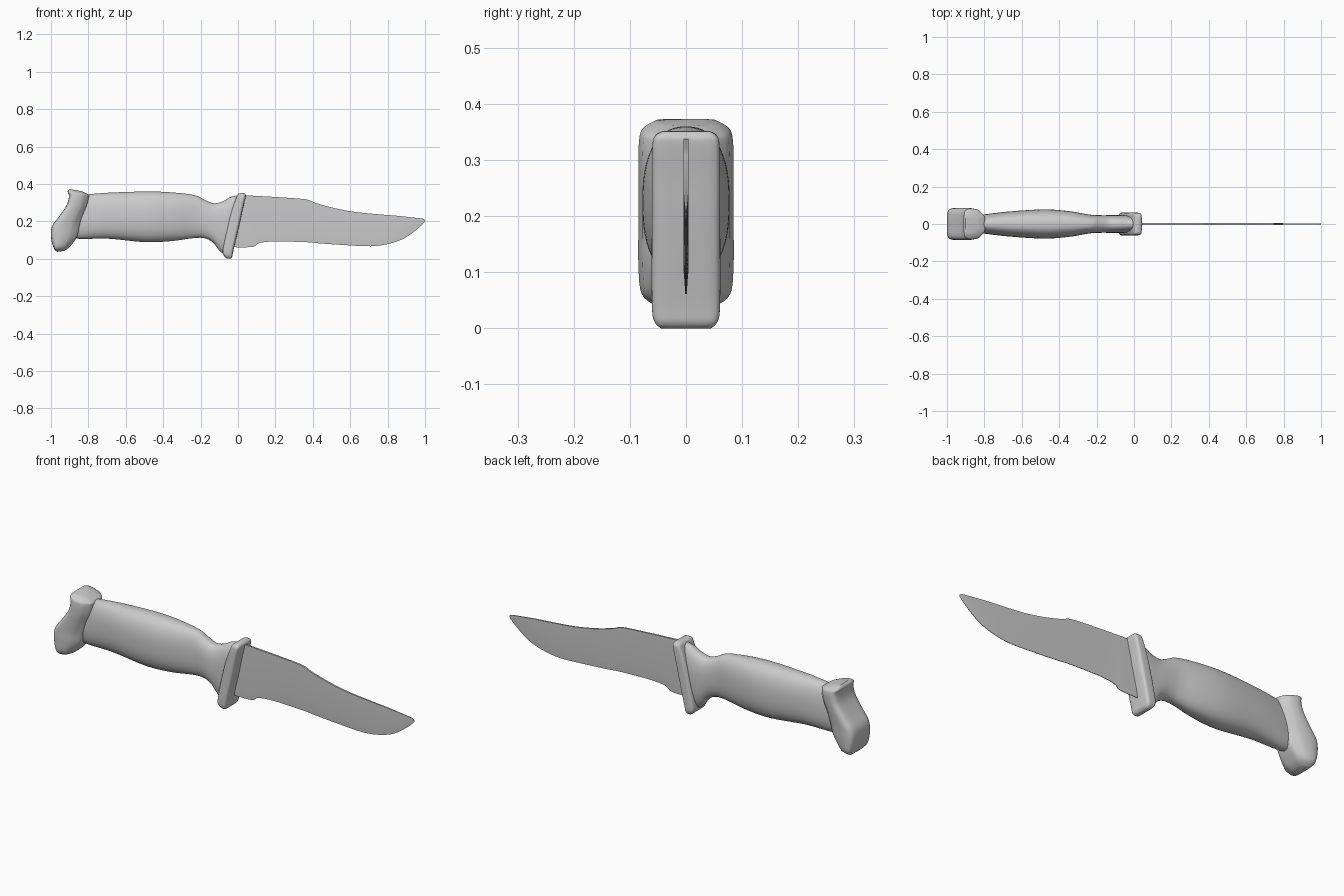
import bpy, bmesh, math


def spline(stations, steps):
    """Catmull-Rom interpolation through rows of numbers."""
    out, n = [], len(stations)
    for i in range(n - 1):
        p0, p1 = stations[max(i - 1, 0)], stations[i]
        p2, p3 = stations[i + 1], stations[min(i + 2, n - 1)]
        for k in range(steps):
            t = k / steps
            out.append([0.5 * (2*b + (c - a)*t + (2*a - 5*b + 4*c - d)*t*t
                               + (3*b - a - 3*c + d)*t**3)
                        for a, b, c, d in zip(p0, p1, p2, p3)])
    out.append(list(stations[-1]))
    return out


def skin(name, rings, angle):
    """Join closed rings of points into a capped, smooth shaded object."""
    bm = bmesh.new()
    loops = [[bm.verts.new(p) for p in r] for r in rings]
    n = len(loops[0])
    for a, b in zip(loops, loops[1:]):
        for i in range(n):
            j = (i + 1) % n
            bm.faces.new((a[i], a[j], b[j], b[i]))
    bm.faces.new(loops[0])
    bm.faces.new(loops[-1])
    bmesh.ops.recalc_face_normals(bm, faces=bm.faces)
    me = bpy.data.meshes.new(name)
    bm.to_mesh(me)
    bm.free()
    ob = bpy.data.objects.new(name, me)
    bpy.context.collection.objects.link(ob)
    bpy.ops.object.select_all(action='DESELECT')
    ob.select_set(True)
    bpy.context.view_layer.objects.active = ob
    bpy.ops.object.shade_smooth_by_angle(angle=math.radians(angle))
    return ob


def loft(name, stations, power, taper=1.0, sides=48, steps=5):
    """Superellipse sections from edge A (x, z) to edge B (x, z), half width w."""
    rings = []
    for ax, az, bx, bz, w in spline(stations, steps):
        ring = []
        for i in range(sides):
            a = 2 * math.pi * (i + 0.5) / sides
            c, s = math.cos(a), math.sin(a)
            u = 0.5 - 0.5 * math.copysign(abs(c) ** (2 / power), c)
            y = math.copysign(abs(s) ** (2 / power), s)
            k = max(0.0, (u - 0.5) / 0.5)
            k = k * k * (3 - 2 * k)
            ring.append((ax + (bx - ax) * u, y * w * (1 + (taper - 1) * k),
                         az + (bz - az) * u))
        rings.append(ring)
    return skin(name, rings, 50)


# Grip: top edge, bottom edge, half width
loft("handle", [
    (-.85, .335, -.90, .115, .040),
    (-.79, .346, -.84, .106, .049),
    (-.66, .355, -.69, .107, .066),
    (-.47, .360, -.50, .089, .078),
    (-.34, .354, -.36, .094, .069),
    (-.23, .340, -.24, .110, .050),
    (-.18, .316, -.18, .110, .047),
    (-.13, .297, -.135, .088, .047),
    (-.08, .308, -.105, .050, .047),
    (-.04, .330, -.08, .028, .047),
    (.00, .340, -.05, .025, .045)], 2.4)

# Pommel: rear edge, front edge, half width
loft("pommel", [
    (-.968, .037, -.930, .042, .050),
    (-.987, .060, -.900, .063, .079),
    (-1.0, .118, -.862, .115, .085),
    (-.994, .175, -.845, .170, .085),
    (-.954, .230, -.829, .222, .085),
    (-.916, .288, -.806, .280, .085),
    (-.904, .335, -.798, .325, .084),
    (-.911, .360, -.800, .343, .078),
    (-.900, .373, -.835, .361, .055)], 5, taper=0.66)

# Guard: rear edge, front edge, half width
loft("guard", [
    (-.060, .001, -.042, .000, .045),
    (-.075, .017, -.031, .012, .057),
    (-.081, .050, -.023, .050, .061),
    (-.050, .200, .010, .190, .061),
    (-.030, .270, .026, .265, .061),
    (-.010, .325, .040, .325, .060),
    (.000, .345, .041, .342, .055),
    (.015, .352, .034, .351, .042)], 5)

# Blade: spine x z, edge x z, half thickness
blade = [
    (.02, .338, -.04, .062, .0045),
    (.06, .338, .075, .063, .0045),
    (.10, .336, .105, .080, .0045),
    (.14, .334, .14, .089, .0045),
    (.22, .329, .22, .093, .0045),
    (.36, .318, .38, .088, .0045),
    (.42, .297, .44, .082, .0045),
    (.52, .270, .56, .074, .0045),
    (.63, .250, .71, .067, .0042),
    (.75, .238, .81, .081, .0040),
    (.85, .230, .89, .110, .0035),
    (.94, .220, .96, .160, .0025),
    (.985, .215, .998, .196, .0015),
    (.998, .209, 1.0, .203, .0010)]
rings = []
for tx, tz, bx, bz, h in spline(blade, 4):
    gx, gz = tx + (bx - tx) * .82, tz + (bz - tz) * .82
    e = h * .3
    rings.append([(tx, h, tz), (gx, h, gz), (bx, e, bz),
                  (bx, -e, bz), (gx, -h, gz), (tx, -h, tz)])
skin("blade", rings, 25)
